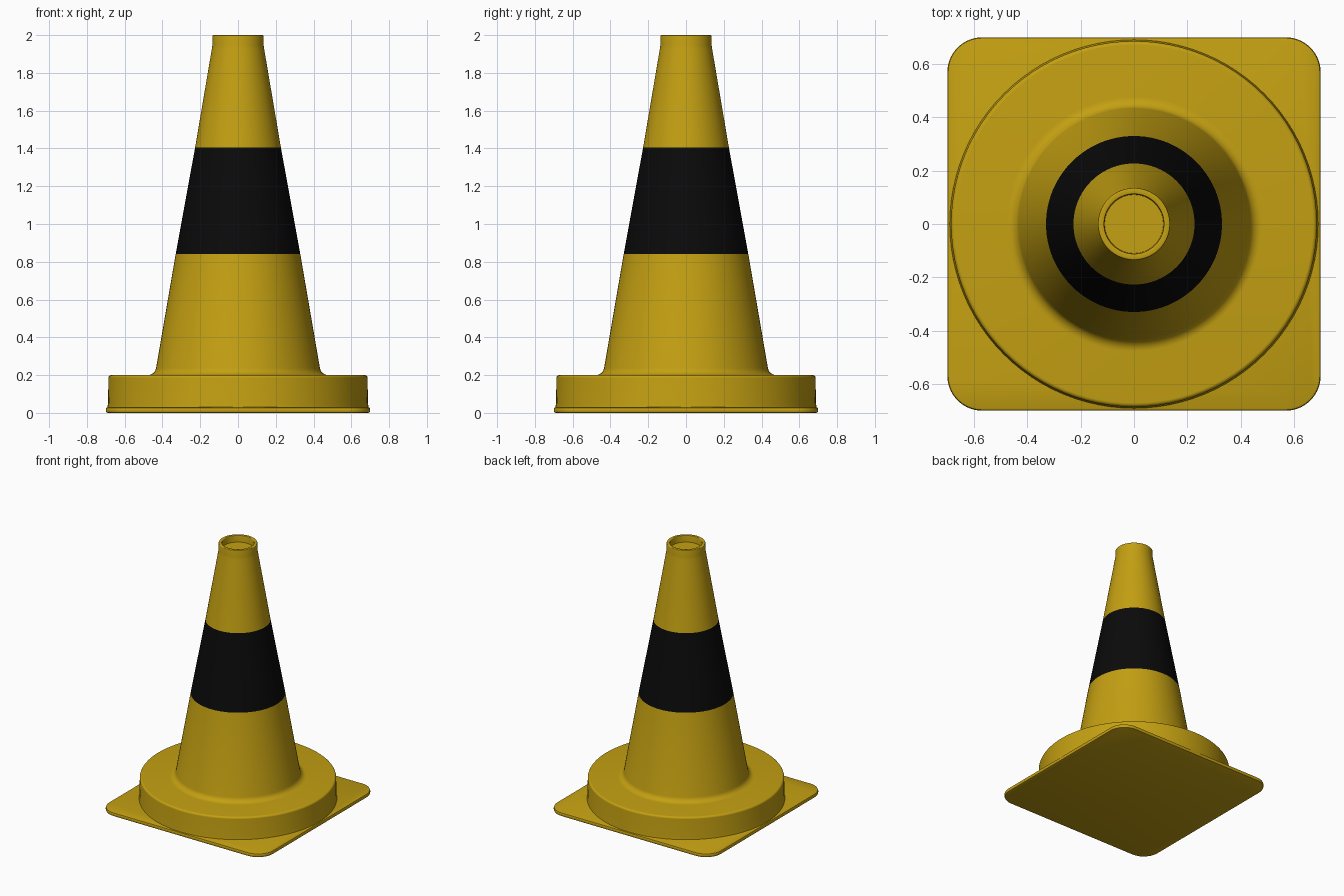
import bpy, bmesh, math

if "Cube" in bpy.data.objects:
    bpy.data.objects.remove(bpy.data.objects["Cube"])


def material(name, rgb):
    m = bpy.data.materials.new(name)
    m.diffuse_color = (*rgb, 1)
    m.use_nodes = True
    m.node_tree.nodes["Principled BSDF"].inputs["Base Color"].default_value = m.diffuse_color
    return m


yellow = material("yellow", (0.55, 0.35, 0.006))
black = material("black", (0.003, 0.003, 0.003))


def finish(name, bm, mats):
    bmesh.ops.recalc_face_normals(bm, faces=bm.faces)
    me = bpy.data.meshes.new(name)
    bm.to_mesh(me)
    bm.free()
    for m in mats:
        me.materials.append(m)
    ob = bpy.data.objects.new(name, me)
    bpy.context.collection.objects.link(ob)
    bpy.ops.object.select_all(action='DESELECT')
    ob.select_set(True)
    bpy.context.view_layer.objects.active = ob
    bpy.ops.object.shade_smooth_by_angle(angle=math.radians(35))
    return ob


def arc(cx, cz, r, a0, a1, n=6):
    angles = [math.radians(a0 + (a1 - a0) * i / n) for i in range(n + 1)]
    return [(cx + r * math.cos(a), cz + r * math.sin(a)) for a in angles]


# Square base plate with rounded corners and softened edges
H, R, E = 0.70, 0.13, 0.01
bm = bmesh.new()
loops = []
for inset, z in [(E, 0), (0.003, 0.003), (0, E), (0, 0.02), (0.003, 0.027), (E, 0.03)]:
    pts = []
    for k, (sx, sy) in enumerate([(1, 1), (-1, 1), (-1, -1), (1, -1)]):
        c = H - R
        pts += arc(sx * c, sy * c, R - inset, 90 * k, 90 * k + 90, 10)
    loops.append([bm.verts.new((x, y, z)) for x, y in pts])
for a, b in zip(loops, loops[1:]):
    for i in range(len(a)):
        j = (i + 1) % len(a)
        bm.faces.new((a[i], a[j], b[j], b[i]))
bm.faces.new(loops[0])
bm.faces.new(loops[-1])
finish("base_plate", bm, [yellow])

# Round step, cone, collar and recessed top turned from one profile
Z0, Z1 = 0.84, 1.405          # black band limits
profile = [(0.692, 0.02), (0.691, 0.032), (0.688, 0.05)]
profile += arc(0.671, 0.185, 0.015, 0, 90)
profile += arc(0.478, 0.245, 0.045, 270, 190)
profile += [(0.33, Z0), (0.227, Z1), (0.138, 1.93), (0.135, 1.95)]
profile += arc(0.130, 1.995, 0.005, 0, 90, 3)
profile += arc(0.117, 1.995, 0.005, 90, 180, 3)
profile += [(0.11, 1.95), (0.0, 1.95)]

SEG = 96
bm = bmesh.new()
vs = [bm.verts.new((r, 0, z)) for r, z in profile]
es = [bm.edges.new(p) for p in zip(vs, vs[1:])]
bmesh.ops.spin(bm, geom=vs + es, cent=(0, 0, 0), axis=(0, 0, 1),
               angle=math.tau, steps=SEG)
bmesh.ops.remove_doubles(bm, verts=bm.verts, dist=1e-4)
for f in bm.faces:
    if Z0 < f.calc_center_median().z < Z1:
        f.material_index = 1
finish("cone_body", bm, [yellow, black])
